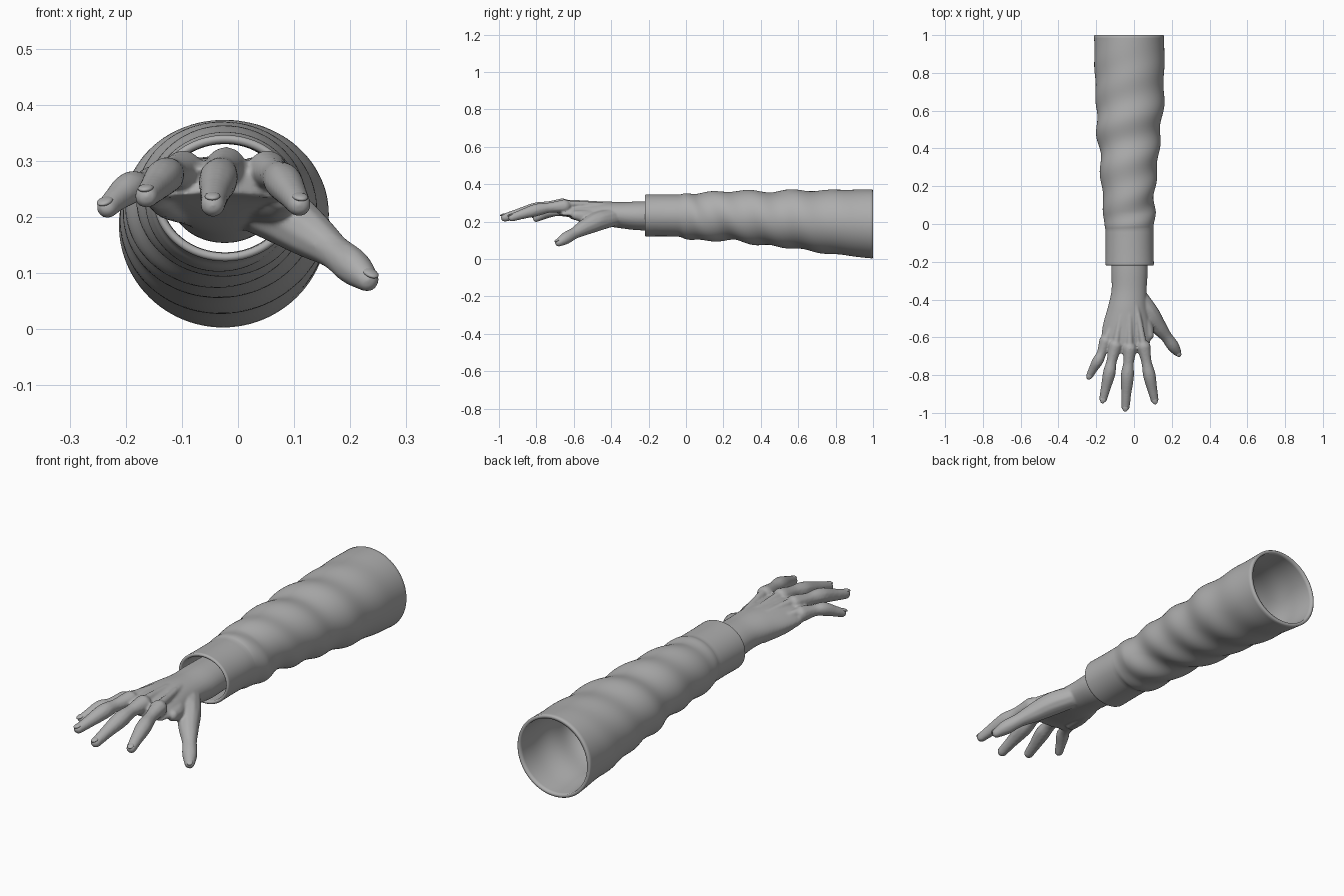
import bpy, bmesh, math
from mathutils import Vector, Matrix

if "Cube" in bpy.data.objects:
    bpy.data.objects.remove(bpy.data.objects["Cube"])

grey = bpy.data.materials.new("plain grey")
grey.use_nodes = True
color = (0.42, 0.42, 0.42, 1)
grey.diffuse_color = color
grey.node_tree.nodes["Principled BSDF"].inputs["Base Color"].default_value = color


def finish(bm, name):
    bmesh.ops.recalc_face_normals(bm, faces=bm.faces)
    for f in bm.faces:
        f.smooth = True
    mesh = bpy.data.meshes.new(name)
    bm.to_mesh(mesh)
    bm.free()
    mesh.materials.append(grey)
    obj = bpy.data.objects.new(name, mesh)
    bpy.context.collection.objects.link(obj)
    return obj


def spline(points, steps):
    """Smooth curve through points of any dimension."""
    p = [Vector(q) for q in points]
    p = [p[0] * 2 - p[1]] + p + [p[-1] * 2 - p[-2]]
    out = []
    for a, b, c, d in zip(p, p[1:], p[2:], p[3:]):
        for i in range(steps):
            t = i / steps
            out.append(b + (c - a) * (t / 2) + (a * 2 - b * 5 + c * 4 - d) * (t * t / 2)
                       + (b * 3 - a - c * 3 + d) * (t ** 3 / 2))
    return out + [p[-2]]


def loft(bm, rings, closed=False):
    loops = [[bm.verts.new(v) for v in ring] for ring in rings]
    pairs = list(zip(loops, loops[1:])) + ([(loops[-1], loops[0])] if closed else [])
    for r, s in pairs:
        for i in range(len(r)):
            j = (i + 1) % len(r)
            bm.faces.new((r[i], r[j], s[j], s[i]))
    if not closed:
        bm.faces.new(loops[0])
        bm.faces.new(loops[-1])


# Sleeve: hollow tube, sections of (y, left edge, right edge, bottom, top)
SECTIONS = [(1, -.212, .16, .003, .372), (.8, -.207, .16, .025, .37), (.6, -.2, .153, .052, .366),
            (.4, -.186, .132, .078, .364), (.2, -.17, .114, .1, .362), (.06, -.161, .107, .1, .354),
            (0, -.157, .104, .107, .352), (-.03, -.151, .103, .118, .346), (-.06, -.15, .103, .121, .345),
            (-.14, -.15, .103, .122, .345), (-.215, -.151, .105, .121, .346)]


def sleeve_ring(section, inset, shift=0):
    y, x0, x1, z0, z1 = section
    fade = min(1, max(0, (y + .02) / .08)) * min(1, max(.12, (1 - y) / .55))
    ring = []
    for i in range(96):
        a = math.tau * i / 96
        # Diagonal cloth folds that fade toward both ends
        fold = math.sin(math.tau * y / .2 + 2 * a + .7 * math.sin(a + 4 * y))
        fold += .5 * math.sin(math.tau * y / .31 + a + 1)
        grow = .0065 * fade * fold - inset
        ring.append(((x0 + x1) / 2 + ((x1 - x0) / 2 + grow) * math.cos(a), y + shift,
                     (z0 + z1) / 2 + ((z1 - z0) / 2 + grow) * math.sin(a)))
    return ring


path = spline(SECTIONS, 12)
bm = bmesh.new()
rings = [sleeve_ring(path[0], .004)]
rings += [sleeve_ring(s, 0, -.004 if i == 0 else 0) for i, s in enumerate(path)]
rings += [sleeve_ring(path[-1], .004, -.005), sleeve_ring(path[-1], .010, -.005)]
rings += [sleeve_ring(s, .015) for s in reversed(path)]
loft(bm, rings, closed=True)
finish(bm, "sleeve")

# Hand: wrist and palm loft, sections of (y, centre x, centre z, half width, half height, arch)
bm = bmesh.new()
palm = [(-.14, -.024, .232, .092, .076, 0), (-.25, -.024, .231, .096, .077, 0),
        (-.35, -.026, .235, .093, .070, 0), (-.45, -.034, .245, .104, .064, .008),
        (-.55, -.040, .257, .122, .050, .018), (-.63, -.042, .267, .130, .036, .026),
        (-.69, -.038, .266, .118, .024, .026)]
rings = []
for y, cx, cz, w, h, arch in spline(palm, 6):
    rings.append([(cx + w * math.cos(a), y + .03 * math.cos(a) ** 2 * min(1, arch / .02),
                   cz + h * math.sin(a) - arch * math.cos(a) ** 2)
                  for a in (math.tau * i / 48 for i in range(48))])
loft(bm, rings)


def limb(points, steps=14):
    """Rounded limb through points of (x, y, z, radius)."""
    for x, y, z, r in spline(points, steps):
        bmesh.ops.create_icosphere(bm, subdivisions=2, radius=r,
                                   matrix=Matrix.Translation((x, y, z)))


# Fingers: knuckle, middle of first bone, middle joint, last joint, tip
FINGERS = [
    [(-.150, -.620, .258, .035), (-.172, -.685, .255, .026), (-.192, -.725, .252, .030),
     (-.215, -.765, .234, .024), (-.233, -.800, .217, .020)],
    [(-.098, -.645, .283, .037), (-.118, -.725, .278, .028), (-.131, -.790, .272, .034),
     (-.149, -.865, .252, .027), (-.163, -.925, .237, .022)],
    [(-.022, -.660, .288, .038), (-.029, -.735, .281, .029), (-.035, -.805, .267, .036),
     (-.041, -.895, .243, .028), (-.045, -.968, .222, .023)],
    [(.052, -.650, .283, .037), (.066, -.730, .275, .028), (.081, -.800, .262, .034),
     (.097, -.875, .240, .027), (.109, -.930, .222, .022)]]
THUMB = [(.030, -.395, .222, .050), (.080, -.470, .202, .053), (.127, -.540, .170, .044),
         (.170, -.595, .139, .032), (.204, -.642, .112, .033), (.230, -.680, .088, .022)]
for finger in FINGERS:
    limb(finger)
    # Tendon over the back of the hand
    x, y, z, r = finger[0]
    limb([(-.025 + .25 * (x + .025), -.37, .282, .016),
          (-.025 + .65 * (x + .025), -.50, z + .009, .015), (x, y, z + .012, .02)], 30)
limb(THUMB)
# Web between thumb and palm, and the pad on the little finger side
limb([(.03, -.47, .23, .040), (.065, -.54, .228, .036), (.080, -.59, .235, .026)])
limb([(-.09, -.42, .225, .040), (-.12, -.52, .230, .036), (-.14, -.60, .240, .030)])
hand = finish(bm, "hand")
remesh = hand.modifiers.new("blend", 'REMESH')
remesh.mode = 'VOXEL'
remesh.voxel_size = .005
remesh.use_smooth_shade = True
smooth = hand.modifiers.new("soften", 'SMOOTH')
smooth.factor = .5
smooth.iterations = 8

# Nails: thin domes set on the fingertips
bm = bmesh.new()
for finger in FINGERS + [THUMB]:
    tip = Vector(finger[-1][:3])
    along = (tip - Vector(finger[-2][:3])).normalized()
    side = along.cross(Vector((0, 0, 1))).normalized()
    up = side.cross(along)
    frame = Matrix((side, along, up)).transposed().to_4x4()
    place = Matrix.Translation(tip + up * (finger[-1][3] - .006) + along * .004)
    bmesh.ops.create_uvsphere(bm, u_segments=16, v_segments=10, radius=1,
                              matrix=place @ frame @ Matrix.Diagonal((.014, .018, .006, 1)))
finish(bm, "nails")
